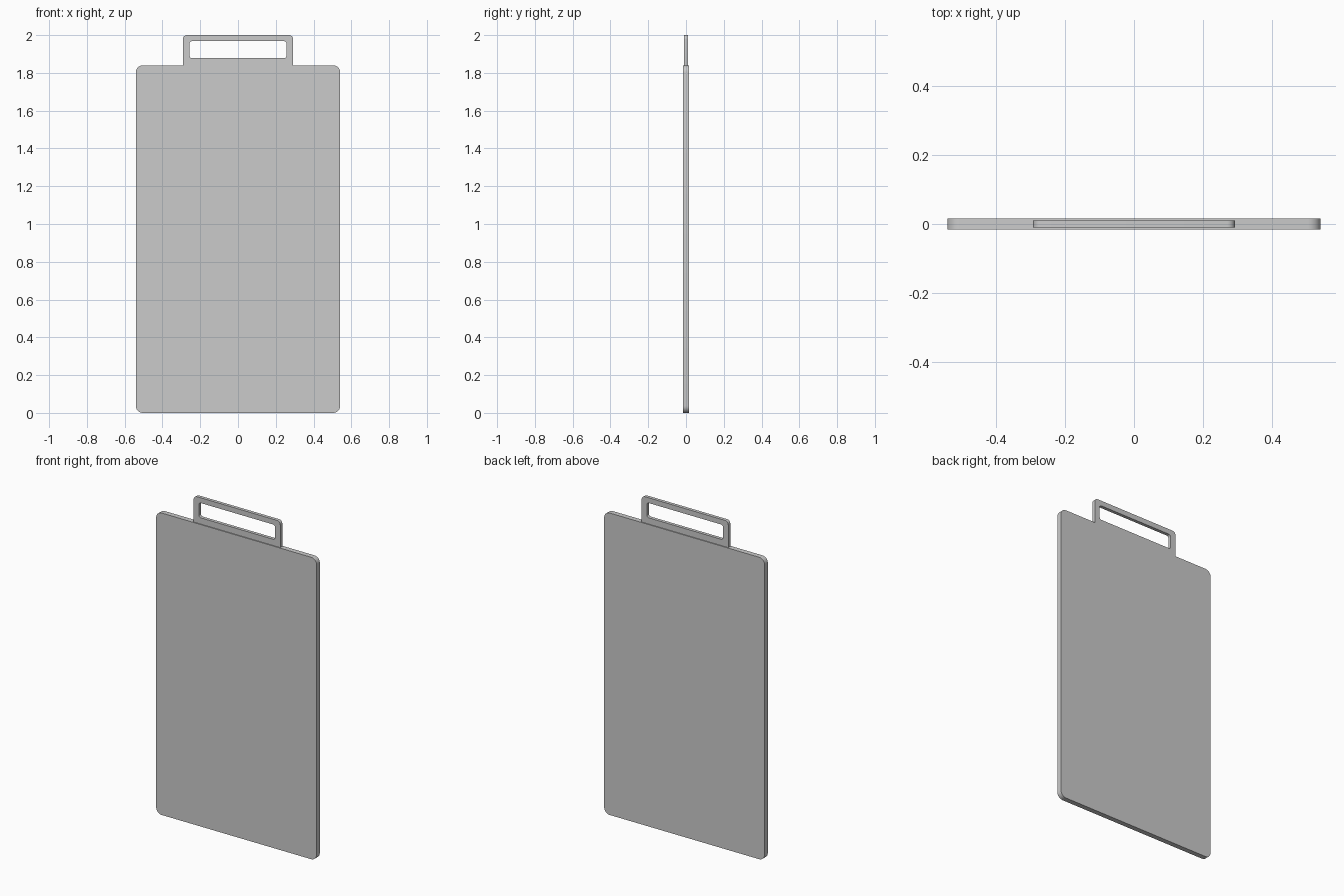
import bpy, bmesh, math

if "Cube" in bpy.data.objects:
    bpy.data.objects.remove(bpy.data.objects["Cube"])

CORNER_STEPS = 6


def rounded_rect(half_w, z0, z1, r):
    """Points (x, z) of a rounded rectangle, starting at the top right corner."""
    corners = [(half_w - r, z1 - r), (-half_w + r, z1 - r),
               (-half_w + r, z0 + r), (half_w - r, z0 + r)]
    pts = []
    for i, (cx, cz) in enumerate(corners):
        for s in range(CORNER_STEPS + 1):
            a = math.pi / 2 * (i + s / CORNER_STEPS)
            pts.append((cx + r * math.cos(a), cz + r * math.sin(a)))
    return pts


def plate(name, thickness, outer, hole=None):
    """Flat upright plate from an outline, with an optional matching hole."""
    bm = bmesh.new()
    n = len(outer)

    def ring(pts, y):
        return [bm.verts.new((x, y, z)) for x, z in pts]

    def bridge(a, b):
        for i in range(n):
            j = (i + 1) % n
            bm.faces.new((a[i], a[j], b[j], b[i]))

    h = thickness / 2
    front, back = ring(outer, -h), ring(outer, h)
    bridge(front, back)
    if hole:
        hole_front, hole_back = ring(hole, -h), ring(hole, h)
        bridge(hole_front, hole_back)
        bridge(front, hole_front)
        bridge(back, hole_back)
    else:
        bm.faces.new(front)
        bm.faces.new(back)
    bmesh.ops.recalc_face_normals(bm, faces=bm.faces)

    mesh = bpy.data.meshes.new(name)
    bm.to_mesh(mesh)
    bm.free()
    obj = bpy.data.objects.new(name, mesh)
    bpy.context.collection.objects.link(obj)
    bpy.ops.object.select_all(action='DESELECT')
    obj.select_set(True)
    bpy.context.view_layer.objects.active = obj
    bpy.ops.object.shade_smooth_by_angle(angle=math.radians(30))
    return obj


# Main board
plate("board", 0.031, rounded_rect(0.541, 0.0, 1.84, 0.037))

# Thinner carry handle, its lower corners sunk into the board
plate("handle", 0.02,
      rounded_rect(0.292, 1.81, 2.0, 0.022),
      rounded_rect(0.257, 1.878, 1.968, 0.014))
